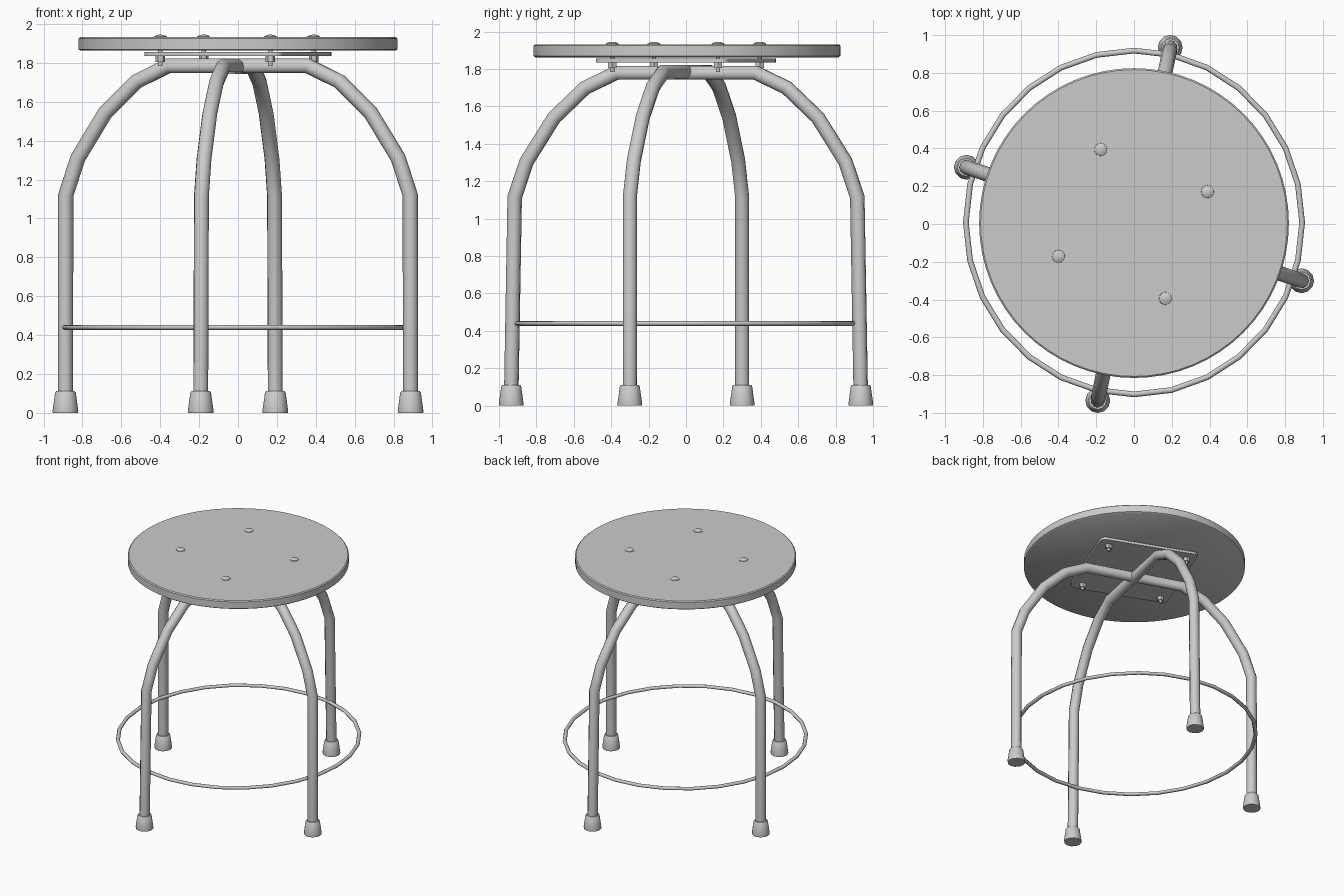
import bpy, bmesh, math
from mathutils import Vector, Matrix

if "Cube" in bpy.data.objects:
    bpy.data.objects.remove(bpy.data.objects["Cube"])


def finish(name, bm, angle=40):
    bmesh.ops.recalc_face_normals(bm, faces=bm.faces)
    me = bpy.data.meshes.new(name)
    bm.to_mesh(me)
    bm.free()
    for p in me.polygons:
        p.use_smooth = True
    me.set_sharp_from_angle(angle=math.radians(angle))
    ob = bpy.data.objects.new(name, me)
    bpy.context.collection.objects.link(ob)
    return ob


def lathe(name, profile, sides, loc):
    """Revolve an (r, z) profile around a vertical axis; the ends are capped."""
    bm = bmesh.new()
    rings = [[bm.verts.new((loc[0] + r * math.cos(2 * math.pi * i / sides),
                            loc[1] + r * math.sin(2 * math.pi * i / sides), loc[2] + z))
              for i in range(sides)] for r, z in profile]
    for a, b in zip(rings, rings[1:]):
        for i in range(sides):
            j = (i + 1) % sides
            bm.faces.new((a[i], a[j], b[j], b[i]))
    bm.faces.new(rings[0])
    bm.faces.new(rings[-1])
    return finish(name, bm)


def planar_tube(name, path, heading, radius, sides=10):
    """Sweep a circle with mitred bends along (distance, z) points in a vertical plane."""
    out = Vector((math.cos(heading), math.sin(heading), 0))
    side = Vector((-out.y, out.x, 0))
    pts = [out * d + Vector((0, 0, z)) for d, z in path]
    bm = bmesh.new()
    rings = []
    for k, p in enumerate(pts):
        t0 = (p - pts[max(k - 1, 0)]).normalized()
        t1 = (pts[min(k + 1, len(pts) - 1)] - p).normalized()
        up = side.cross((t0 + t1).normalized())
        miter = 1 / math.cos(t0.angle(t1) / 2) if t0.length and t1.length else 1
        rings.append([bm.verts.new(p + radius * (side * math.cos(a) + up * miter * math.sin(a)))
                      for a in (2 * math.pi * i / sides for i in range(sides))])
    for a, b in zip(rings, rings[1:]):
        for i in range(sides):
            j = (i + 1) % sides
            bm.faces.new((a[i], a[j], b[j], b[i]))
    bm.faces.new(rings[0])
    bm.faces.new(rings[-1])
    return finish(name, bm)


# Seat disc
lathe("seat", [(0.81, 1.863), (0.82, 1.87), (0.82, 1.925), (0.812, 1.932)], 64, (0, 0.005, 0))

# Two arched leg tubes crossing under the seat, with rubber feet
half_arch = [(0.935, 1.12), (0.87, 1.31), (0.72, 1.545), (0.55, 1.705), (0.38, 1.785)]
for name, heading, foot_r, drop in (("side_leg_arch", math.radians(-18.7), 0.937, 0),
                                    ("front_back_leg_arch", math.radians(78.4), 0.954, 0.005)):
    half = [(foot_r, 0.05)] + [(d, z - drop) for d, z in half_arch]
    path = half + [(-d, z) for d, z in reversed(half)]
    planar_tube(name, path, heading, 0.039)
    for s in (1, -1):
        lathe(name.replace("leg_arch", "foot"), [(0.065, 0), (0.066, 0.012), (0.053, 0.105), (0.047, 0.112)],
              12, (s * foot_r * math.cos(heading), s * foot_r * math.sin(heading), 0))

# Footrest ring
bm = bmesh.new()
n, m = 28, 8
grid = [[bm.verts.new(((0.89 + 0.015 * math.cos(v)) * math.cos(u),
                       (0.91 + 0.015 * math.cos(v)) * math.sin(u) + 0.008,
                       0.44 + 0.013 * math.sin(v)))
         for v in (2 * math.pi * j / m for j in range(m))]
        for u in (2 * math.pi * i / n for i in range(n))]
for i in range(n):
    for j in range(m):
        a, b = grid[i], grid[(i + 1) % n]
        bm.faces.new((a[j], b[j], b[(j + 1) % m], a[(j + 1) % m]))
finish("footrest_ring", bm, 60)

# Mounting plate with rounded corners
bm = bmesh.new()
bmesh.ops.create_cube(bm, size=1, matrix=Matrix.Rotation(math.radians(-21.5), 4, 'Z')
                      @ Matrix.Diagonal((0.76, 0.76, 0.02, 1)))
bmesh.ops.translate(bm, verts=bm.verts, vec=(0, 0, 1.846))
corners = [e for e in bm.edges if abs(e.verts[0].co.z - e.verts[1].co.z) > 0.01]
bmesh.ops.bevel(bm, geom=corners, offset=0.04, segments=3, profile=0.5, affect='EDGES')
finish("mounting_plate", bm)

# Four bolts: domed head, shaft and nut
for k in range(4):
    a = math.radians(23.5 + 90 * k)
    loc = (0.43 * math.cos(a) - 0.005, 0.43 * math.sin(a), 0)
    lathe("bolt_head", [(0.035, 1.928), (0.033, 1.936), (0.022, 1.942), (0.008, 1.945)], 16, loc)
    lathe("bolt_shaft", [(0.012, 1.785), (0.012, 1.93)], 10, loc)
    lathe("bolt_nut", [(0.025, 1.805), (0.025, 1.837)], 6, loc)
